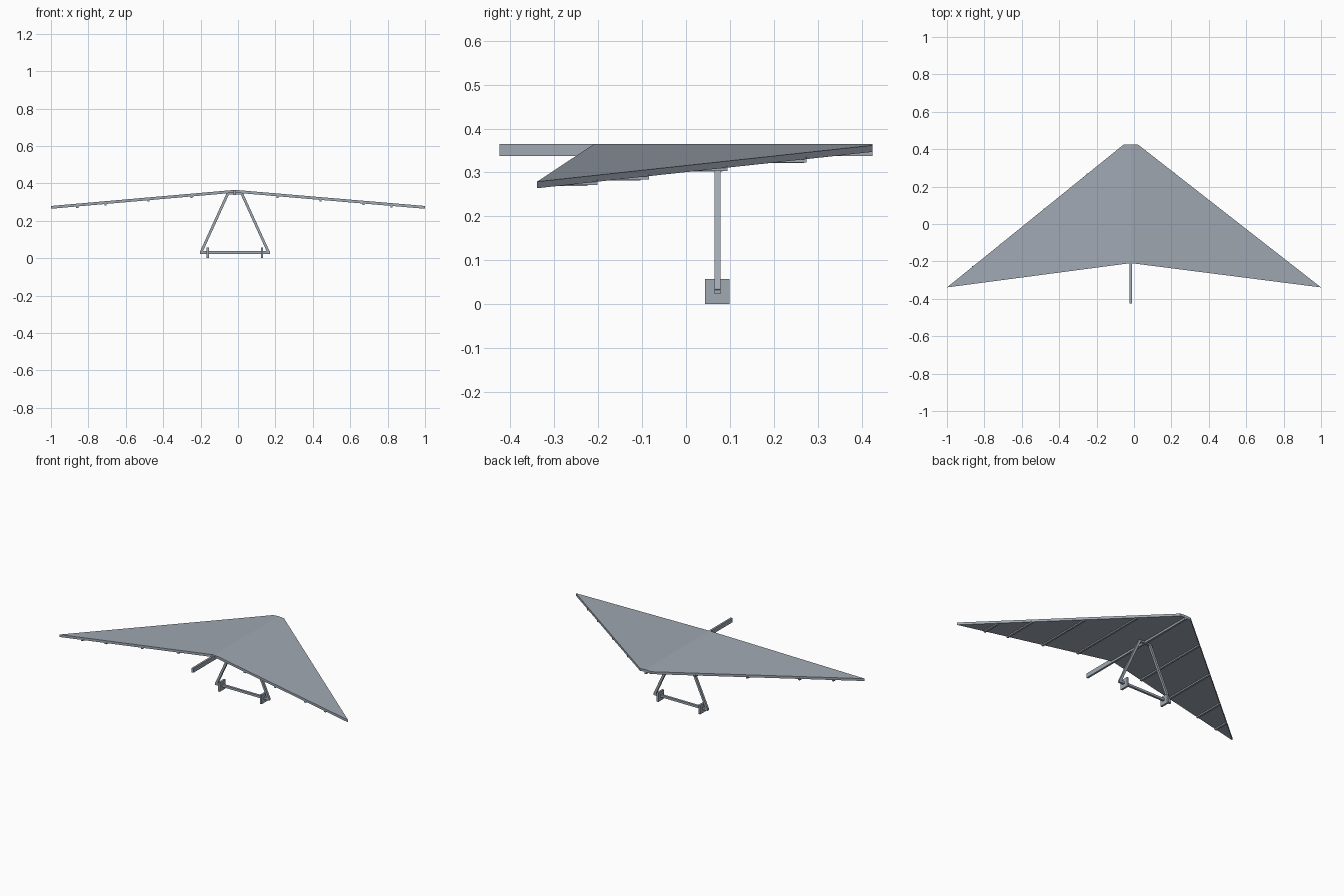
import bpy
from mathutils import Vector

if "Cube" in bpy.data.objects:
    bpy.data.objects.remove(bpy.data.objects["Cube"])

CX = -0.017            # centre line of the glider
RIDGE, TIP = 0.365, 0.279
THICK = 0.015

slate = bpy.data.materials.new("slate")
slate.diffuse_color = (0.35, 0.395, 0.45, 1)
slate.use_nodes = True
slate.node_tree.nodes["Principled BSDF"].inputs["Base Color"].default_value = slate.diffuse_color


def mesh_object(name, verts, faces):
    me = bpy.data.meshes.new(name)
    me.from_pydata(verts, [], faces)
    me.update()
    me.materials.append(slate)
    ob = bpy.data.objects.new(name, me)
    bpy.context.collection.objects.link(ob)
    return ob


def box(name, x0, x1, y0, y1, z0, z1):
    v = [(x, y, z) for x in (x0, x1) for y in (y0, y1) for z in (z0, z1)]
    f = [(0, 1, 3, 2), (4, 6, 7, 5), (0, 4, 5, 1), (2, 3, 7, 6), (0, 2, 6, 4), (1, 5, 7, 3)]
    return mesh_object(name, v, f)


def rod(name, a, b, w):
    """Square rod between two points."""
    a, b = Vector(a), Vector(b)
    ob = box(name, -w / 2, w / 2, -w / 2, w / 2, 0, (b - a).length)
    d = (b - a).normalized()
    side = Vector((0, 1, 0))
    x = side.cross(d)
    for v in ob.data.vertices:
        v.co = a + x * v.co.x + side * v.co.y + d * v.co.z
    return ob


# Sail: two flat panels meeting at a ridge
def sail_half(name, s):
    span = abs(s - CX)
    nose_z = RIDGE - (RIDGE - TIP) * 0.038 / span
    pts = [(CX, 0.425, RIDGE), (CX + s * 0.038, 0.425, nose_z),
           (s, -0.339, TIP), (CX, -0.209, RIDGE)]
    verts = pts + [(x, y, z - THICK) for x, y, z in pts]
    faces = [(0, 3, 2, 1), (4, 5, 6, 7), (0, 1, 5, 4), (1, 2, 6, 5), (2, 3, 7, 6)]
    if s < 0:
        faces = [f[::-1] for f in faces]
    return mesh_object(name, verts, faces)


sail_half("sail_right", 1)
sail_half("sail_left", -1)

# Keel tube
box("keel", CX - 0.006, CX + 0.006, -0.425, 0.425, 0.337, RIDGE - 0.0006)

# Battens below the sail
for s, side in ((1, "right"), (-1, "left")):
    span = abs(s - CX)
    for i, d in enumerate((0.23, 0.46, 0.69, 0.84)):
        x = CX - 0.002 + s * d
        front = 0.425 - 0.764 * (d - 0.038) / (span - 0.038)
        back = -0.209 - 0.13 * d / span
        low = RIDGE - (RIDGE - TIP) * d / span - THICK
        box(f"batten_{side}_{i + 1}", x - 0.006, x + 0.006,
            back + 0.001, front - 0.001, low - 0.008, low + 0.004)

# Control frame
Y = 0.0715
for s, side in ((1, "right"), (-1, "left")):
    rod(f"upright_{side}", (CX + s * 0.035, Y, 0.35), (CX + s * 0.181, Y, 0.03), 0.014)
    # Wheel plates
    x = CX + s * 0.145
    box(f"wheel_{side}", x - 0.006, x + 0.006, 0.0435, 0.0995, 0, 0.057)
box("base_bar", CX - 0.187, CX + 0.187, Y - 0.007, Y + 0.007, 0.023, 0.037)
box("top_bar", CX - 0.04, CX + 0.04, Y - 0.007, Y + 0.007, 0.339, 0.352)
